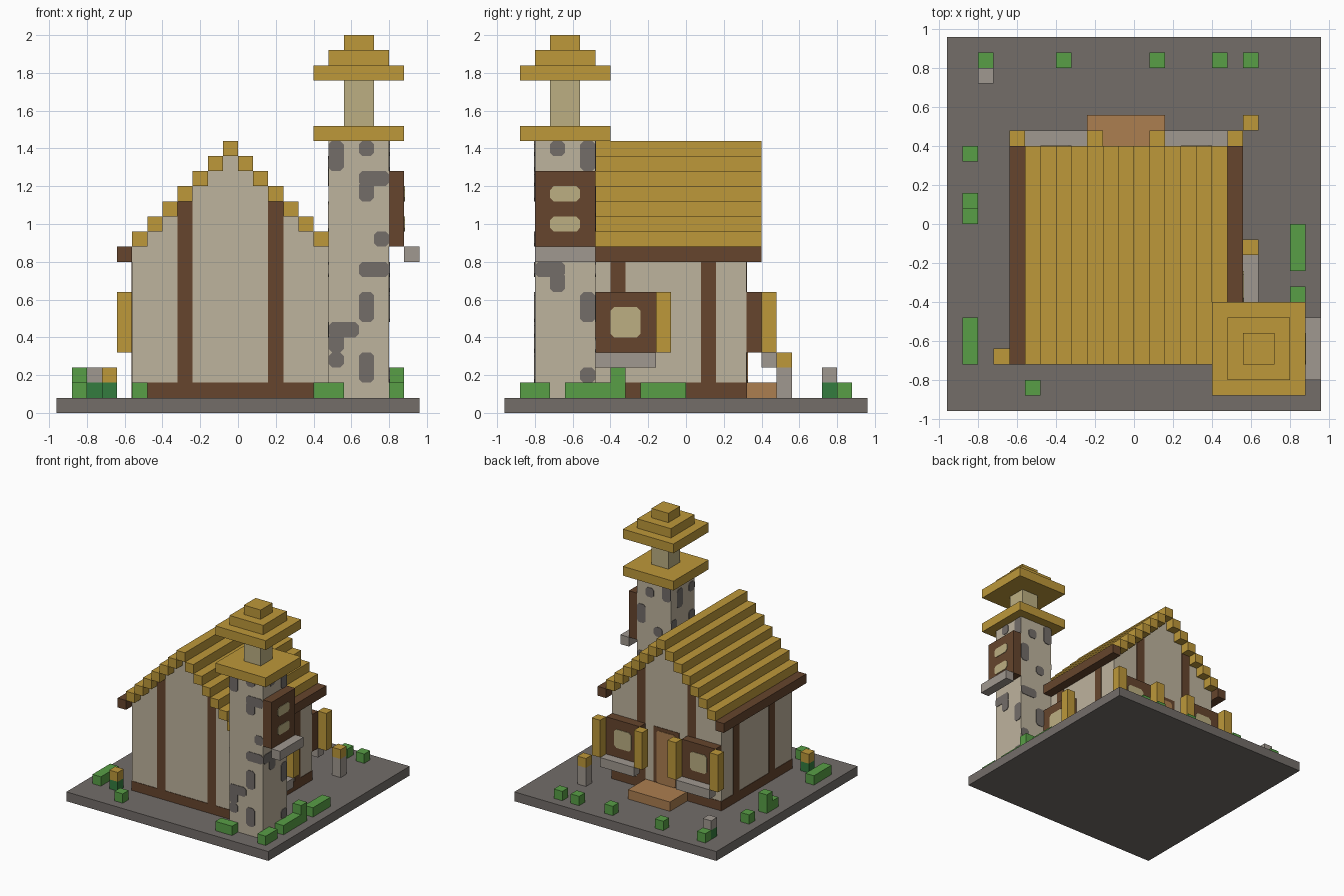
import bpy, bmesh

cube = bpy.data.objects.get("Cube")
if cube:
    bpy.data.objects.remove(cube, do_unlink=True)


def material(name, hex_code):
    srgb = [int(hex_code[i:i + 2], 16) / 255 for i in (0, 2, 4)]
    lin = [c / 12.92 if c <= 0.04045 else ((c + 0.055) / 1.055) ** 2.4 for c in srgb]
    m = bpy.data.materials.new(name)
    m.use_nodes = True
    m.diffuse_color = (*lin, 1)
    m.node_tree.nodes["Principled BSDF"].inputs["Base Color"].default_value = (*lin, 1)
    return m


STONE = material("dark stone", "736D69")
SILL = material("light stone", "A09890")
PLASTER = material("plaster", "BEB39D")
GLOW = material("lit glass", "BCAF82")
THATCH = material("golden thatch", "BD983A")
TIMBER = material("dark timber", "66452D")
PLANK = material("tan planks", "AC7E50")
LEAF = material("leaf green", "589F46")
STEM = material("stem green", "347C3E")

U = 0.08    # building block size
T = 0.004   # thickness of painted plates


def prism(name, pts, axis, lo, hi, mat):
    """Extrude a 2D outline along an axis: x takes (y,z), y takes (x,z), z takes (x,y)."""
    def place(p, d):
        return {"x": (d, *p), "y": (p[0], d, p[1]), "z": (*p, d)}[axis]
    bm = bmesh.new()
    face = bm.faces.new([bm.verts.new(place(p, lo)) for p in pts])
    new = bmesh.ops.extrude_face_region(bm, geom=[face])["geom"]
    shift = place((0, 0), hi - lo)
    bmesh.ops.translate(bm, vec=shift, verts=[v for v in new if isinstance(v, bmesh.types.BMVert)])
    bmesh.ops.recalc_face_normals(bm, faces=bm.faces)
    me = bpy.data.meshes.new(name)
    bm.to_mesh(me)
    bm.free()
    me.materials.append(mat)
    ob = bpy.data.objects.new(name, me)
    bpy.context.collection.objects.link(ob)
    return ob


def box(name, x0, x1, y0, y1, z0, z1, mat):
    return prism(name, [(x0, y0), (x1, y0), (x1, y1), (x0, y1)], "z", z0, z1, mat)


def plate(name, axis, pos, side, u0, u1, v0, v1, mat, c=0.0):
    """Thin plate on a wall face, with optional clipped corners."""
    pts = [(u0, v0), (u1, v0), (u1, v1), (u0, v1)]
    if c:
        pts = [(u0 + c, v0), (u1 - c, v0), (u1, v0 + c), (u1, v1 - c),
               (u1 - c, v1), (u0 + c, v1), (u0, v1 - c), (u0, v0 + c)]
    lo, hi = sorted((pos, pos + side * T))
    return prism(name, pts, axis, lo, hi, mat)


# Ground slab
box("ground_slab", -0.96, 0.96, -0.96, 0.96, 0, U, STONE)

# Stepped gable outlines
X0, N = -0.56, 13
under, over = [], []
for i in range(N):
    z = 0.88 + U * min(i, N - 1 - i)
    xa, xb = X0 + U * i, X0 + U * (i + 1)
    under += [(xa, z), (xb, z)]
    over += [(xa, z + U), (xb, z + U)]

# House body and thatched roof
prism("house_walls", [(X0, U)] + under + [(0.48, U)], "y", -0.64, 0.32, PLASTER)
prism("thatched_roof", under + over[::-1], "y", -0.72, 0.40, THATCH)
for side, x in (("right", -0.64), ("left", 0.48)):
    box(side + "_eave_beam", x, x + U, -0.72, 0.40, 0.80, 0.88, TIMBER)

# Timber framing on all four walls
for side, y, s in (("front", -0.64, -1), ("back", 0.32, 1)):
    plate(side + "_foot_beam", "y", y, s, X0, 0.48, U, 0.16, TIMBER)
    for x in (-0.32, 0.16):
        plate(side + "_post", "y", y, s, x, x + U, 0.16, 1.12, TIMBER)
for side, x, s in (("right", -0.56, -1), ("left", 0.48, 1)):
    plate(side + "_foot_beam", "x", x, s, -0.64, 0.32, U, 0.16, TIMBER)
    for y in (-0.40, 0.08):
        plate(side + "_post", "x", x, s, y, y + U, 0.16, 0.80, TIMBER)

# Back windows with sills and shutters
for x in (-0.56, 0.16):
    box("back_window_frame", x, x + 0.32, 0.32, 0.40, 0.32, 0.64, TIMBER)
    plate("back_window_pane", "y", 0.40, 1, x + U, x + 0.24, 0.40, 0.56, GLOW, 0.02)
    box("back_window_sill", x, x + 0.32, 0.40, 0.48, 0.24, 0.32, SILL)
    for sx in (x - U, x + 0.32):
        box("back_shutter", sx, sx + U, 0.40, 0.48, 0.32, 0.64, THATCH)

# Side window
box("side_window_frame", 0.48, 0.56, -0.48, -0.16, 0.32, 0.64, TIMBER)
plate("side_window_pane", "x", 0.56, 1, -0.40, -0.24, 0.40, 0.56, GLOW, 0.02)
box("side_window_sill", 0.56, 0.64, -0.48, -0.16, 0.24, 0.32, SILL)
box("side_shutter", 0.56, 0.64, -0.16, -0.08, 0.32, 0.64, THATCH)

# Door and step
plate("door_frame", "y", 0.32, 1, -0.16, 0.08, 0.16, 0.64, TIMBER)
plate("door", "y", 0.32 + T, 1, -0.13, 0.05, 0.16, 0.61, PLANK, 0.015)
box("door_step", -0.24, 0.16, 0.32, 0.56, U, 0.16, PLANK)

# Tower and tiered cap
box("tower_shaft", 0.48, 0.80, -0.80, -0.48, U, 1.44, PLASTER)
for name, r, z0, z1, mat in (("tower_ledge", 0.24, 1.44, 1.52, THATCH),
                             ("tower_lantern", 0.08, 1.52, 1.76, GLOW),
                             ("cap_bottom", 0.24, 1.76, 1.84, THATCH),
                             ("cap_middle", 0.16, 1.84, 1.92, THATCH),
                             ("cap_top", 0.08, 1.92, 2.00, THATCH)):
    box(name, 0.64 - r, 0.64 + r, -0.64 - r, -0.64 + r, z0, z1, mat)

# Tower window box
box("tower_window_frame", 0.80, 0.88, -0.80, -0.48, 0.88, 1.28, TIMBER)
for z in (0.96, 1.12):
    plate("tower_window_pane", "x", 0.88, 1, -0.72, -0.56, z, z + U, GLOW, 0.02)
box("tower_window_sill", 0.88, 0.96, -0.80, -0.48, 0.80, 0.88, SILL)

# Exposed stones on the tower: column, row, width, height in blocks
stones = {
    ("y", -0.80, -1, 0.48): [(0, 16, 1, 2), (2, 17, 1, 1), (2, 15, 2, 1), (2, 14, 1, 1.3), (3, 11, 1, 1),
                             (2, 9, 2, 1), (2, 6, 1, 2), (0, 5, 2, 1), (0, 4, 1, 1.3), (0, 3, 1, 1),
                             (2, 2, 1, 2)],
    ("x", 0.80, 1, -0.80): [(0, 9, 2, 1), (1, 8, 1, 1.3), (3, 6, 1, 2), (1, 17, 1, 1), (3, 16, 1, 2),
                            (3, 2, 1, 1)],
    ("y", -0.48, 1, 0.48): [(0, 16, 1, 2), (2, 16, 1, 1), (3, 13, 1, 2), (1, 12, 1, 1), (2, 9, 2, 1),
                            (1, 6, 1, 2), (3, 4, 1, 1)],
    ("x", 0.48, -1, -0.80): [(0, 16, 1, 1), (2, 15, 1, 2), (0, 12, 1, 2), (3, 13, 1, 1), (0, 9, 1, 1),
                             (1, 5, 1, 1)],
}
for (axis, pos, side, start), patches in stones.items():
    for col, row, w, h in patches:
        u, v = start + col * U, U + (row - 1) * U
        plate("tower_stone", axis, pos, side, u, u + w * U, v, v + h * U, STONE, 0.018)

# Bushes: x, y, length along x, length along y, height in blocks
for x, y, w, d, h in ((-0.80, 0.80, 1, 1, 1), (-0.40, 0.80, 1, 1, 1), (0.08, 0.80, 1, 1, 1),
                      (0.40, 0.80, 1, 1, 1), (0.56, 0.80, 1, 1, 1), (-0.88, 0.32, 1, 1, 1),
                      (-0.88, 0.08, 1, 1, 2), (-0.88, 0.00, 1, 1, 1), (-0.88, -0.72, 1, 3, 1),
                      (-0.56, -0.88, 1, 1, 1), (0.40, -0.88, 2, 1, 1), (0.80, -0.88, 1, 2, 1),
                      (0.80, -0.64, 1, 3, 1), (0.80, -0.40, 1, 1, 2), (0.80, -0.24, 1, 3, 1)):
    box("bush", x, x + w * U, y, y + d * U, U, U + h * U, LEAF)

# Flowers and lamp post
for x, y, mat in ((-0.80, 0.72, SILL), (-0.72, -0.72, THATCH)):
    box("flower_stem", x, x + U, y, y + U, U, 0.16, STEM)
    box("flower_head", x, x + U, y, y + U, 0.16, 0.24, mat)
box("lamp_post", 0.56, 0.64, 0.48, 0.56, U, 0.24, SILL)
box("lamp_light", 0.56, 0.64, 0.48, 0.56, 0.24, 0.32, THATCH)
